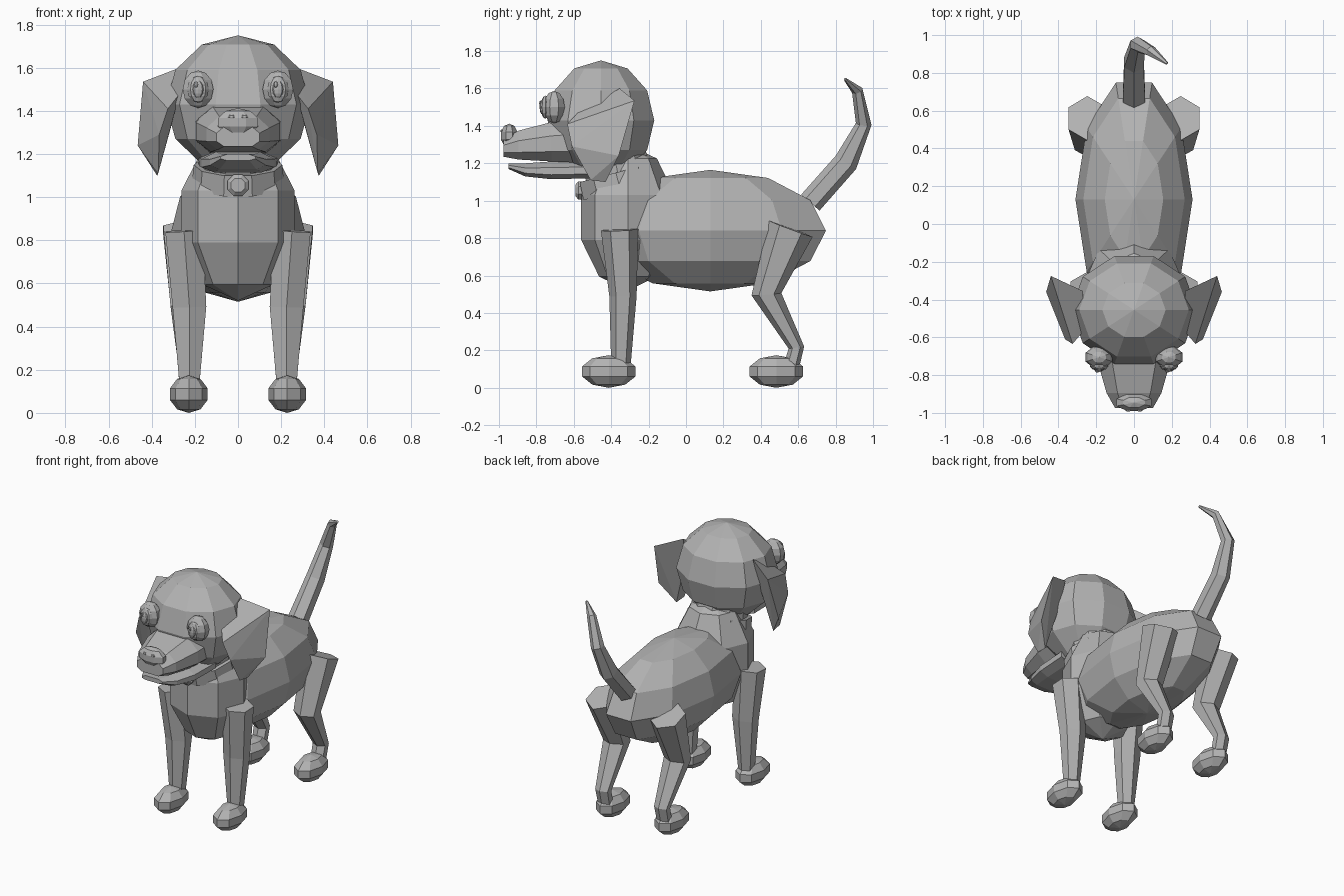
import bpy, bmesh, math
from mathutils import Vector

if "Cube" in bpy.data.objects:
    bpy.data.objects.remove(bpy.data.objects["Cube"])

mat = bpy.data.materials.new("plain grey")
mat.diffuse_color = (0.45, 0.45, 0.45, 1)
mat.use_nodes = True
mat.node_tree.nodes["Principled BSDF"].inputs["Base Color"].default_value = mat.diffuse_color


def finish(name, bm):
    bmesh.ops.recalc_face_normals(bm, faces=bm.faces[:])
    me = bpy.data.meshes.new(name)
    bm.to_mesh(me)
    bm.free()
    me.materials.append(mat)
    ob = bpy.data.objects.new(name, me)
    bpy.context.collection.objects.link(ob)
    return ob


def loft(name, rings):
    """Skin a list of point rings and cap both ends."""
    bm = bmesh.new()
    vs = [[bm.verts.new(p) for p in r] for r in rings]
    n = len(vs[0])
    for a, b in zip(vs, vs[1:]):
        for i in range(n):
            j = (i + 1) % n
            bm.faces.new((a[i], a[j], b[j], b[i]))
    bm.faces.new(vs[0])
    bm.faces.new(vs[-1])
    return finish(name, bm)


def tube(name, path, n, phase=0.0):
    """Tube along (x, y, z, radius across, radius in depth) points."""
    pts = [Vector(p[:3]) for p in path]
    rings = []
    for k, p in enumerate(path):
        t = Vector()
        if k > 0:
            t += (pts[k] - pts[k - 1]).normalized()
        if k < len(pts) - 1:
            t += (pts[k + 1] - pts[k]).normalized()
        t.normalize()
        u = (Vector((1, 0, 0)) - t * t.x).normalized()
        v = t.cross(u)
        angs = [phase + 2 * math.pi * i / n for i in range(n)]
        rings.append([pts[k] + u * p[3] * math.cos(a) + v * p[4] * math.sin(a) for a in angs])
    return loft(name, rings)


def ball(name, c, r, seg, rows, phase=0.0):
    """Low-poly ellipsoid with poles up and down."""
    bm = bmesh.new()
    c = Vector(c)
    grid = []
    for k in range(1, rows):
        th = math.pi * k / rows
        grid.append([bm.verts.new(c + Vector((
            r[0] * math.sin(th) * math.cos(phase + 2 * math.pi * i / seg),
            r[1] * math.sin(th) * math.sin(phase + 2 * math.pi * i / seg),
            r[2] * math.cos(th)))) for i in range(seg)])
    top = bm.verts.new(c + Vector((0, 0, r[2])))
    bot = bm.verts.new(c - Vector((0, 0, r[2])))
    for i in range(seg):
        j = (i + 1) % seg
        bm.faces.new((top, grid[0][i], grid[0][j]))
        bm.faces.new((bot, grid[-1][j], grid[-1][i]))
        for a, b in zip(grid, grid[1:]):
            bm.faces.new((a[i], b[i], b[j], a[j]))
    return finish(name, bm)


def muzzle(name, rows):
    """Chamfered loft along y from (y, half width, low z, high z)."""
    rings = []
    for y, w, lo, hi in rows:
        h = hi - lo
        half = [(0.65 * w, lo), (w, lo + 0.25 * h), (w, lo + 0.65 * h), (0.6 * w, hi)]
        ring = half + [(-x, z) for x, z in reversed(half)]
        rings.append([Vector((x, y, z)) for x, z in ring])
    return loft(name, rings)


# torso and neck
ball("body", (0, 0.13, 0.84), (0.31, 0.65, 0.325), 10, 6)
ball("chest", (0, -0.31, 0.91), (0.276, 0.263, 0.39), 8, 5)
tube("neck", [(0, -0.33, 1.0, 0.19, 0.19), (0, -0.39, 1.26, 0.18, 0.18)], 10)
tube("collar", [(0, -0.35, 1.055, 0.215, 0.215), (0, -0.375, 1.15, 0.205, 0.21)], 10)
tube("collar_tag", [(0, -0.555, 1.055, 0.053, 0.053), (0, -0.575, 1.055, 0.053, 0.053),
                    (0, -0.59, 1.055, 0.035, 0.035)], 8, math.pi / 8)

# head
ball("head", (0, -0.455, 1.43), (0.335, 0.3, 0.32), 10, 6)
muzzle("snout", [(-0.5, 0.2, 1.2, 1.45), (-0.72, 0.195, 1.21, 1.42),
                 (-0.895, 0.145, 1.22, 1.375), (-0.975, 0.1, 1.235, 1.33)])
muzzle("jaw", [(-0.5, 0.18, 1.12, 1.215), (-0.72, 0.17, 1.115, 1.21),
               (-0.86, 0.13, 1.13, 1.2), (-0.95, 0.08, 1.17, 1.2)])
ball("nose", (0, -0.945, 1.347), (0.105, 0.051, 0.065), 8, 5, math.pi / 8)

# tail
tube("tail", [(0, 0.665, 0.99, 0.068, 0.065), (0, 0.855, 1.205, 0.06, 0.065),
              (0.02, 0.95, 1.41, 0.045, 0.042), (0.09, 0.915, 1.59, 0.03, 0.03),
              (0.175, 0.85, 1.65, 0.008, 0.008)], 6, math.pi / 6)

ear_pts = [(0.27, -0.355, 1.6), (0.44, -0.275, 1.535), (0.465, -0.36, 1.24),
           (0.375, -0.43, 1.1), (0.37, -0.51, 1.11), (0.365, -0.61, 1.29),
           (0.325, -0.635, 1.41), (0.27, -0.57, 1.48), (0.29, -0.4, 1.4)]
hex_phase = math.pi / 6

for s, side in ((1, "right"), (-1, "left")):
    # ears
    bm = bmesh.new()
    for x, y, z in ear_pts:
        bm.verts.new((s * x, y, z))
    bmesh.ops.convex_hull(bm, input=bm.verts[:])
    loose = [v for v in bm.verts if not v.link_faces]
    bmesh.ops.delete(bm, geom=loose, context='VERTS')
    finish("ear_" + side, bm)

    # eyes: ball, iris, pupil, highlight
    ex = s * 0.185
    ball("eye_" + side, (ex, -0.705, 1.5), (0.077, 0.062, 0.087), 8, 6, math.pi / 8)
    ball("iris_" + side, (ex, -0.752, 1.5), (0.05, 0.025, 0.062), 8, 6)
    ball("pupil_" + side, (ex, -0.768, 1.5), (0.028, 0.015, 0.04), 8, 6)
    ball("eye_highlight_" + side, (ex - 0.01, -0.78, 1.522), (0.012, 0.006, 0.014), 6, 4)

    # nostrils
    ball("nostril_" + side, (s * 0.03, -0.985, 1.372), (0.018, 0.008, 0.01), 6, 4)

    # front leg
    tube("front_leg_" + side, [(s * 0.25, -0.355, 0.845, 0.1, 0.1),
                               (s * 0.225, -0.337, 0.49, 0.09, 0.073),
                               (s * 0.225, -0.348, 0.12, 0.052, 0.052)], 6, hex_phase)
    # hind leg
    tube("hind_leg_" + side, [(s * 0.247, 0.56, 0.85, 0.115, 0.125),
                              (s * 0.235, 0.43, 0.5, 0.09, 0.08),
                              (s * 0.228, 0.59, 0.215, 0.055, 0.042),
                              (s * 0.228, 0.56, 0.1, 0.052, 0.042)], 6, hex_phase)
    # paws
    for name, y in (("front_paw_", -0.413), ("hind_paw_", 0.483)):
        ball(name + side, (s * 0.228, y, 0.087), (0.092, 0.15, 0.087), 8, 5)
